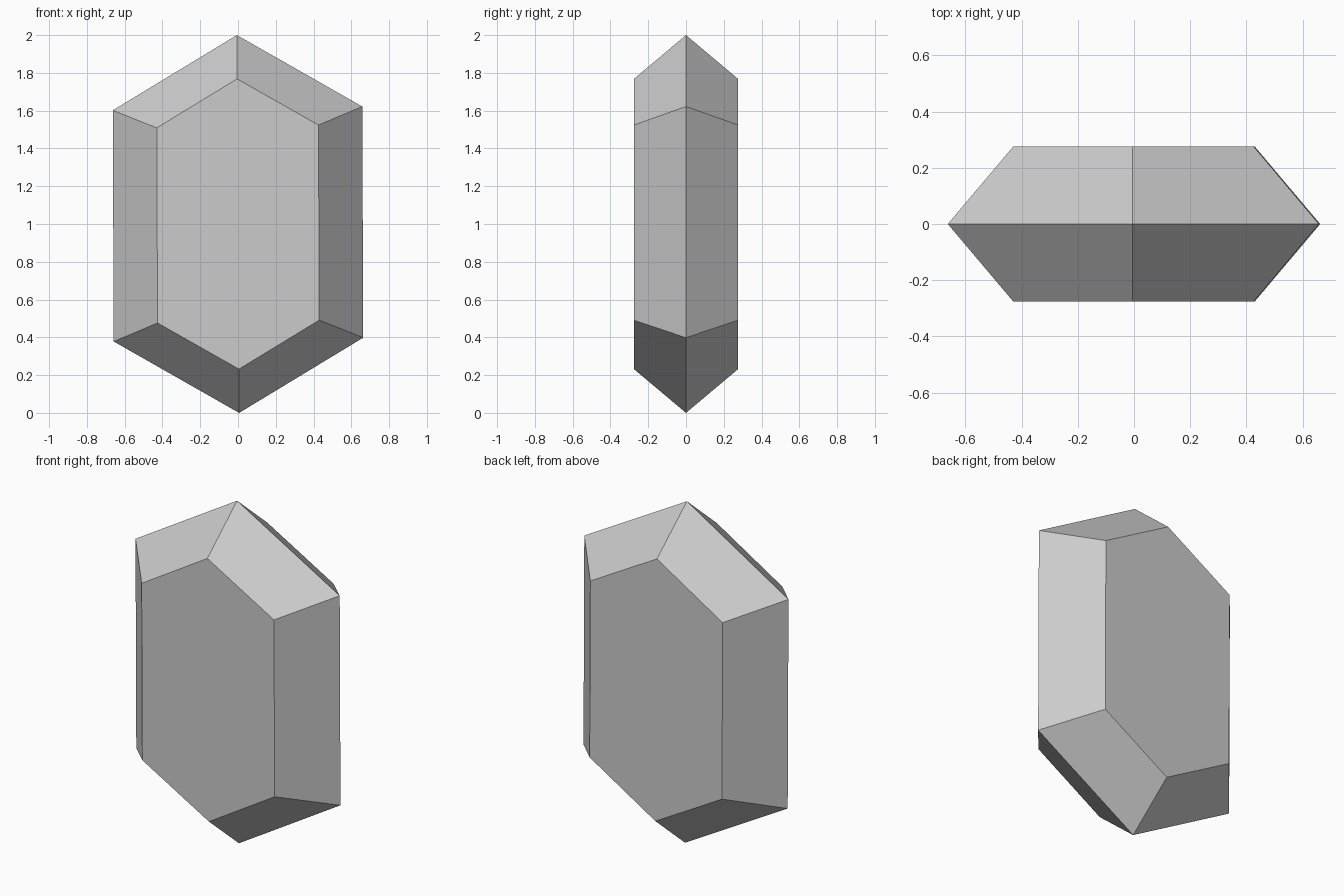
import bpy, bmesh

cube = bpy.data.objects.get("Cube")
if cube:
    bpy.data.objects.remove(cube, do_unlink=True)

# Half outlines (x, z from the centre); the other half is the point reflection
GIRDLE = [(-0.006, 1.0), (0.658, 0.622), (0.663, -0.602)]
TABLE = [(-0.005, 0.768), (0.426, 0.524), (0.43, -0.509)]
HALF_DEPTH = 0.276


def ring(bm, half, y):
    outline = half + [(-x, -z) for x, z in half]
    return [bm.verts.new((x, y, z + 1)) for x, z in outline]


# Grey stone
grey = bpy.data.materials.new("grey_stone")
grey.use_nodes = True
colour = (0.6, 0.6, 0.6, 1)
grey.diffuse_color = colour
grey.node_tree.nodes["Principled BSDF"].inputs["Base Color"].default_value = colour

# Gem: a wide middle ring bevelled to a flat table on the front and back
bm = bmesh.new()
middle = ring(bm, GIRDLE, 0)
for side in (-1, 1):
    table = ring(bm, TABLE, side * HALF_DEPTH)
    bm.faces.new(table)
    for i in range(len(table)):
        j = (i + 1) % len(table)
        bm.faces.new((middle[i], middle[j], table[j], table[i]))
bmesh.ops.recalc_face_normals(bm, faces=bm.faces)

mesh = bpy.data.meshes.new("cut_gem")
bm.to_mesh(mesh)
bm.free()
mesh.materials.append(grey)
gem = bpy.data.objects.new("cut_gem", mesh)
bpy.context.collection.objects.link(gem)
